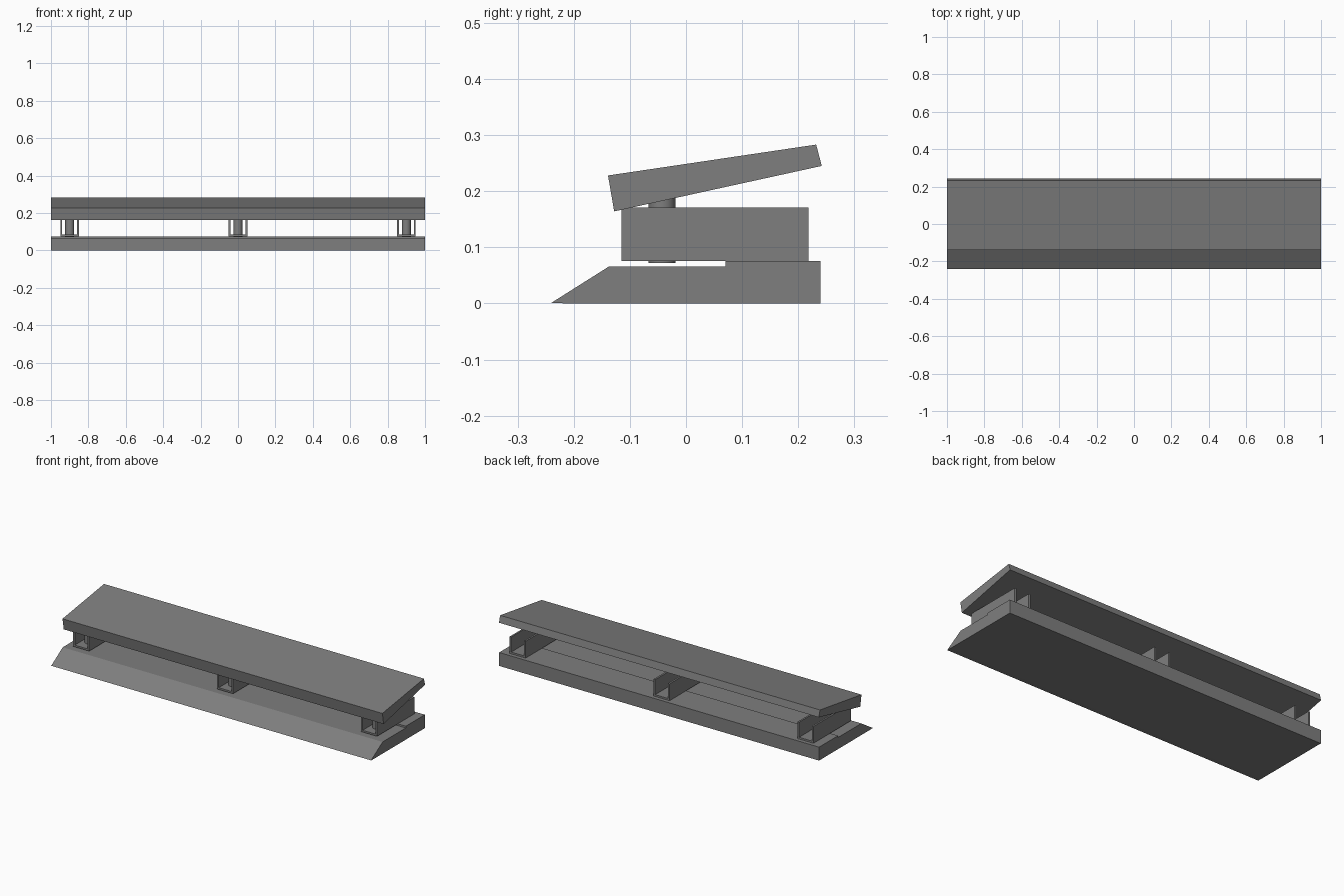
import bpy, bmesh

cube = bpy.data.objects.get("Cube")
if cube:
    bpy.data.objects.remove(cube, do_unlink=True)

grey = bpy.data.materials.new("steel_grey")
grey.use_nodes = True
colour = (0.21, 0.21, 0.21, 1)
grey.diffuse_color = colour
grey.node_tree.nodes["Principled BSDF"].inputs["Base Color"].default_value = colour


def finish(name, bm):
    bmesh.ops.recalc_face_normals(bm, faces=bm.faces)
    mesh = bpy.data.meshes.new(name)
    bm.to_mesh(mesh)
    bm.free()
    mesh.materials.append(grey)
    obj = bpy.data.objects.new(name, mesh)
    bpy.context.collection.objects.link(obj)
    return obj


def extrude(name, points, direction):
    """Close a profile into a face and pull it into a solid."""
    bm = bmesh.new()
    face = bm.faces.new([bm.verts.new(p) for p in points])
    new = bmesh.ops.extrude_face_region(bm, geom=[face])["geom"]
    verts = [v for v in new if isinstance(v, bmesh.types.BMVert)]
    bmesh.ops.translate(bm, verts=verts, vec=direction)
    return finish(name, bm)


# Full-length base with a sloped toe and stepped heel
base = [(-0.24, 0.001), (-0.137, 0.066), (0.07, 0.066), (0.07, 0.076),
        (0.24, 0.076), (0.24, 0), (-0.213, 0)]
extrude("base_ramp", [(-1, y, z) for y, z in base], (2, 0, 0))

# Tilted, tapering top plate
top = [(-0.139, 0.228), (0.232, 0.283), (0.242, 0.245), (-0.128, 0.164)]
extrude("top_plate", [(-1, y, z) for y, z in top], (2, 0, 0))

# Three open-topped channels, each with a round post
HALF, WALL, LOW, HIGH = 0.05, 0.01, 0.076, 0.171
channel = [(-HALF, LOW), (HALF, LOW), (HALF, HIGH), (HALF - WALL, HIGH),
           (HALF - WALL, LOW + WALL), (WALL - HALF, LOW + WALL),
           (WALL - HALF, HIGH), (-HALF, HIGH)]
for side, cx in (("right", -0.9), ("middle", 0), ("left", 0.9)):
    extrude(side + "_channel", [(cx + x, -0.115, z) for x, z in channel],
            (0, 0.333, 0))

    bpy.ops.mesh.primitive_cylinder_add(vertices=32, radius=0.024, depth=0.12,
                                        location=(cx, -0.043, 0.132))
    post = bpy.context.object
    post.name = side + "_post"
    post.data.materials.append(grey)
    bpy.ops.object.shade_smooth_by_angle()
